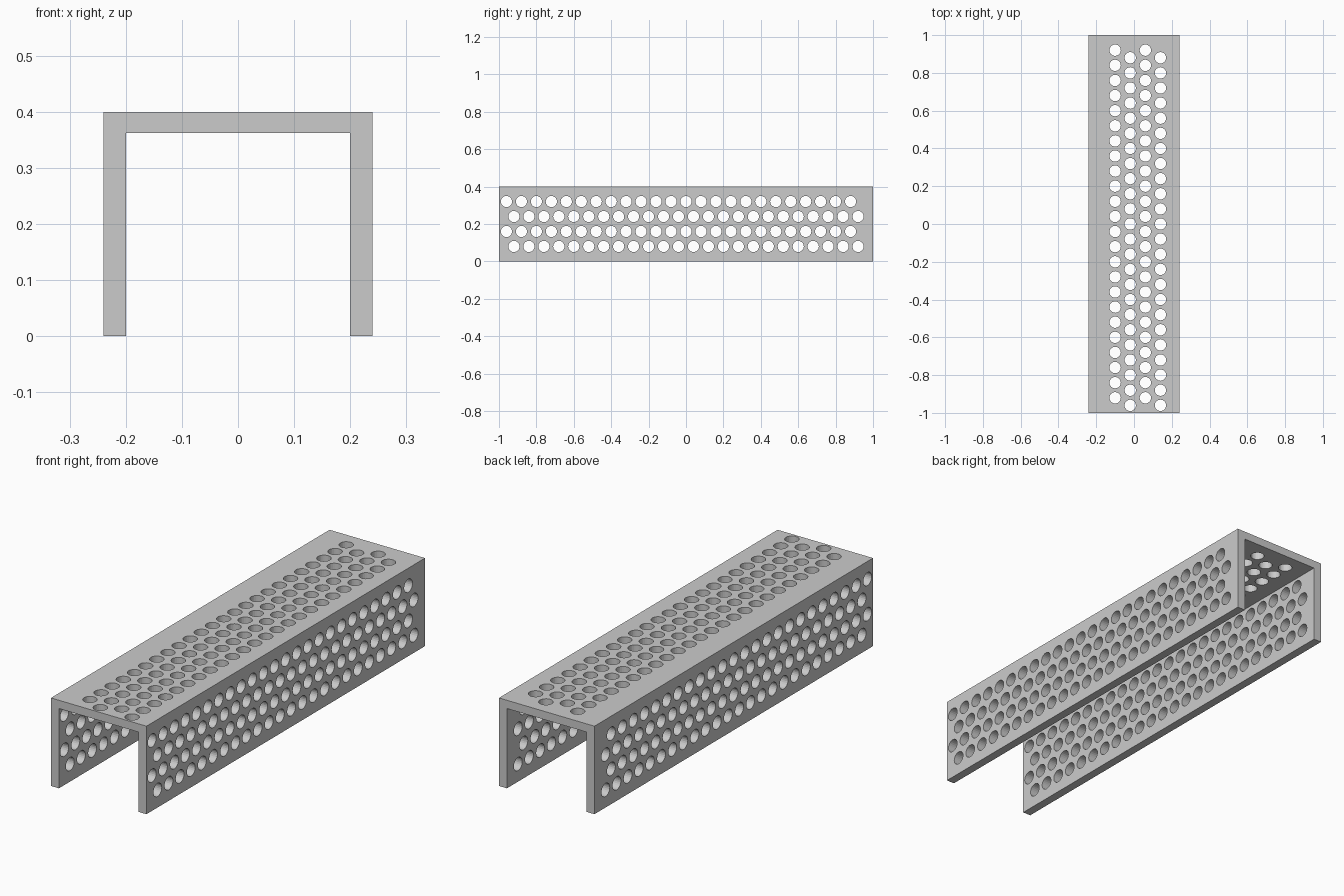
import bpy
import bmesh
from math import pi
from mathutils import Matrix, Vector

cube = bpy.data.objects.get("Cube")
if cube:
    bpy.data.objects.remove(cube, do_unlink=True)

HALF_W, HALF_L, HEIGHT = 0.24, 1.0, 0.4
INNER_W, INNER_TOP = 0.2, 0.3625
PITCH, RADIUS, COUNT, SIDES = 0.08, 0.03, 24, 24


def make_object(name, bm):
    bmesh.ops.recalc_face_normals(bm, faces=bm.faces[:])
    mesh = bpy.data.meshes.new(name)
    bm.to_mesh(mesh)
    bm.free()
    obj = bpy.data.objects.new(name, mesh)
    bpy.context.collection.objects.link(obj)
    return obj


def add_drill(bm, centre, depth, rotation):
    bmesh.ops.create_cone(bm, cap_ends=True, segments=SIDES, radius1=RADIUS,
                          radius2=RADIUS, depth=depth,
                          matrix=Matrix.Translation(centre) @ rotation)


# Channel: inverted U profile extruded along its length
half = [(HALF_W, HEIGHT), (HALF_W, 0), (INNER_W, 0), (INNER_W, INNER_TOP)]
profile = half + [(-x, z) for x, z in reversed(half)]
bm = bmesh.new()
face = bm.faces.new([bm.verts.new((x, -HALF_L, z)) for x, z in profile])
extruded = bmesh.ops.extrude_face_region(bm, geom=[face])["geom"]
bmesh.ops.translate(bm, vec=Vector((0, 2 * HALF_L, 0)),
                    verts=[v for v in extruded if isinstance(v, bmesh.types.BMVert)])
channel = make_object("perforated_channel", bm)

# Drills: staggered rows through both walls and through the top
bm = bmesh.new()
sideways = Matrix.Rotation(pi / 2, 4, "Y")
upright = Matrix.Identity(4)
for row in range(4):
    stagger = (row % 2) * PITCH / 2
    for i in range(COUNT):
        wall_y = -0.92 - stagger + i * PITCH
        add_drill(bm, Vector((0, wall_y, PITCH * (row + 1))), 0.6, sideways)
        add_drill(bm, Vector((-0.1 + row * PITCH, wall_y, 0.405)), 0.1, upright)
drills = make_object("hole_cutter", bm)
drills.hide_render = True

# Cut the holes and discard the cutter
cut = channel.modifiers.new("holes", "BOOLEAN")
cut.operation = "DIFFERENCE"
cut.solver = "EXACT"
cut.object = drills
bpy.context.view_layer.objects.active = channel
channel.select_set(True)
bpy.ops.object.modifier_apply(modifier=cut.name)
bpy.data.objects.remove(drills, do_unlink=True)

# Grey metal
grey = bpy.data.materials.new("light_grey")
grey.use_nodes = True
colour = (0.6, 0.6, 0.6, 1)
grey.diffuse_color = colour
grey.node_tree.nodes["Principled BSDF"].inputs["Base Color"].default_value = colour
channel.data.materials.clear()
channel.data.materials.append(grey)
